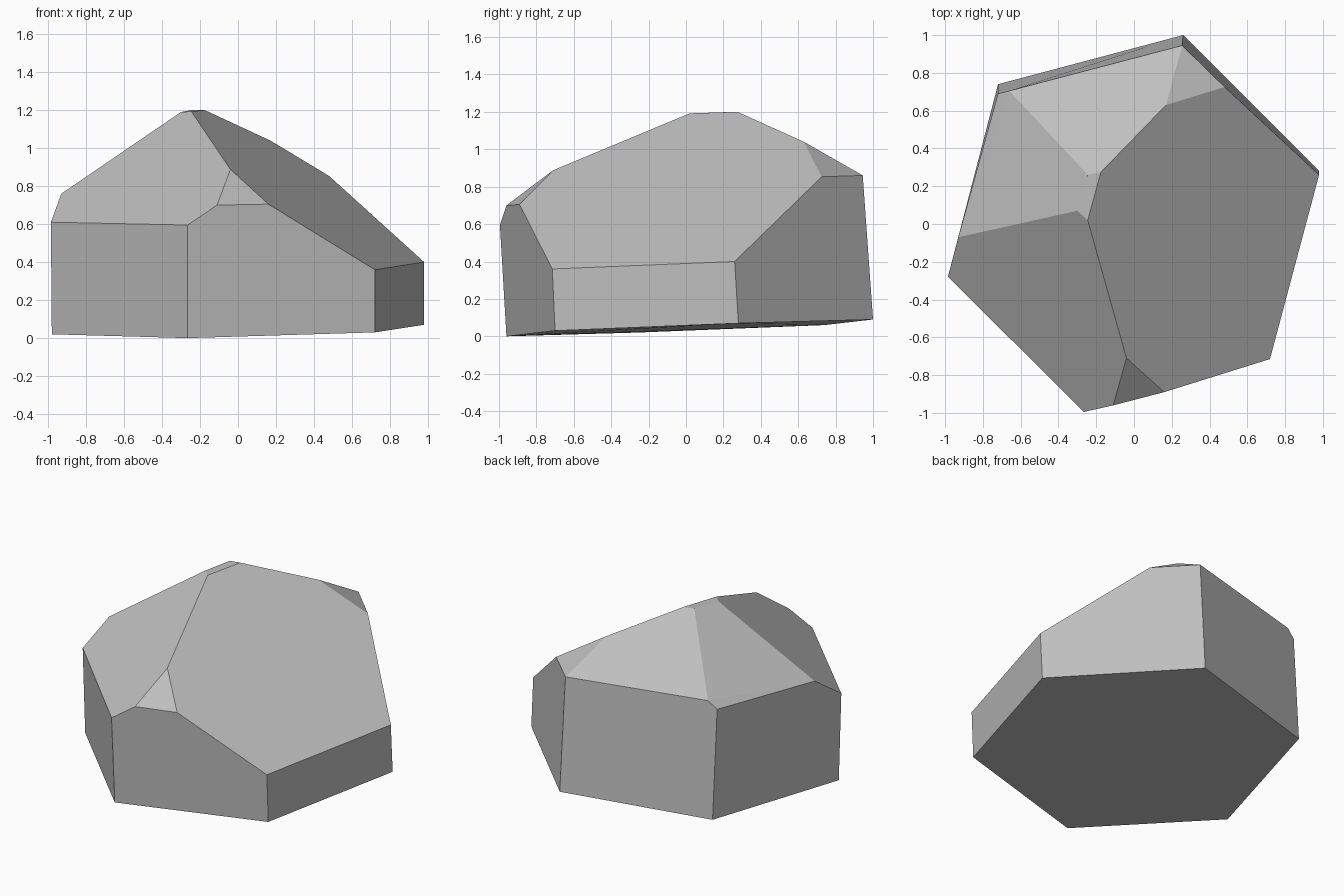
import bpy
import bmesh
from math import radians

# Remove the default cube only
default_cube = bpy.data.objects.get("Cube")
if default_cube:
    bpy.data.objects.remove(default_cube, do_unlink=True)


def make_material(name, color):
    material = bpy.data.materials.new(name)
    material.use_nodes = True
    material.diffuse_color = color
    shader = material.node_tree.nodes["Principled BSDF"]
    shader.inputs["Base Color"].default_value = color
    shader.inputs["Roughness"].default_value = 0.9
    return material


def make_hull(name, rings, material):
    """Wrap corner rings in a convex skin and merge coplanar triangles."""
    bm = bmesh.new()
    for ring in rings:
        for corner in ring:
            bm.verts.new(corner)
    result = bmesh.ops.convex_hull(bm, input=bm.verts[:])
    unused = [item for item in result["geom_interior"]
              if isinstance(item, bmesh.types.BMVert)]
    bmesh.ops.delete(bm, geom=unused, context="VERTS")
    bmesh.ops.dissolve_limit(bm, angle_limit=radians(4),
                             verts=bm.verts[:], edges=bm.edges[:])
    bmesh.ops.recalc_face_normals(bm, faces=bm.faces[:])
    for face in bm.faces:
        face.smooth = False
    mesh = bpy.data.meshes.new(name)
    bm.to_mesh(mesh)
    bm.free()
    mesh.materials.append(material)
    rock = bpy.data.objects.new(name, mesh)
    bpy.context.collection.objects.link(rock)
    return rock


# Slightly tilted six-sided base
base = [(-.98, -.26, .02), (-.265, -.96, 0), (.72, -.7, .03),
        (.98, .28, .07), (.26, 1, .09), (-.72, .74, .06)]

# Top edge of the six walls
wall_top = [(-.985, -.28, .61), (-.265, -.995, .595), (.72, -.715, .36),
            (.98, .26, .4), (.255, .945, .86), (-.72, .69, .8)]

# Chipped corners between the walls and the slopes
chips = [(-.93, -.07, .76), (-.11, -.96, .7), (.16, -.89, .705),
         (-.04, -.71, .888), (.48, .725, .853), (.17, .63, 1.04),
         (-.66, .705, .85)]

# Small flat facet at the peak
peak = [(-.3, .07, 1.19), (-.245, .02, 1.192),
        (-.175, .275, 1.2), (-.245, .26, 1.2)]

stone_gray = make_material("stone gray", (.52, .52, .52, 1))
make_hull("rock", [base, wall_top, chips, peak], stone_gray)
